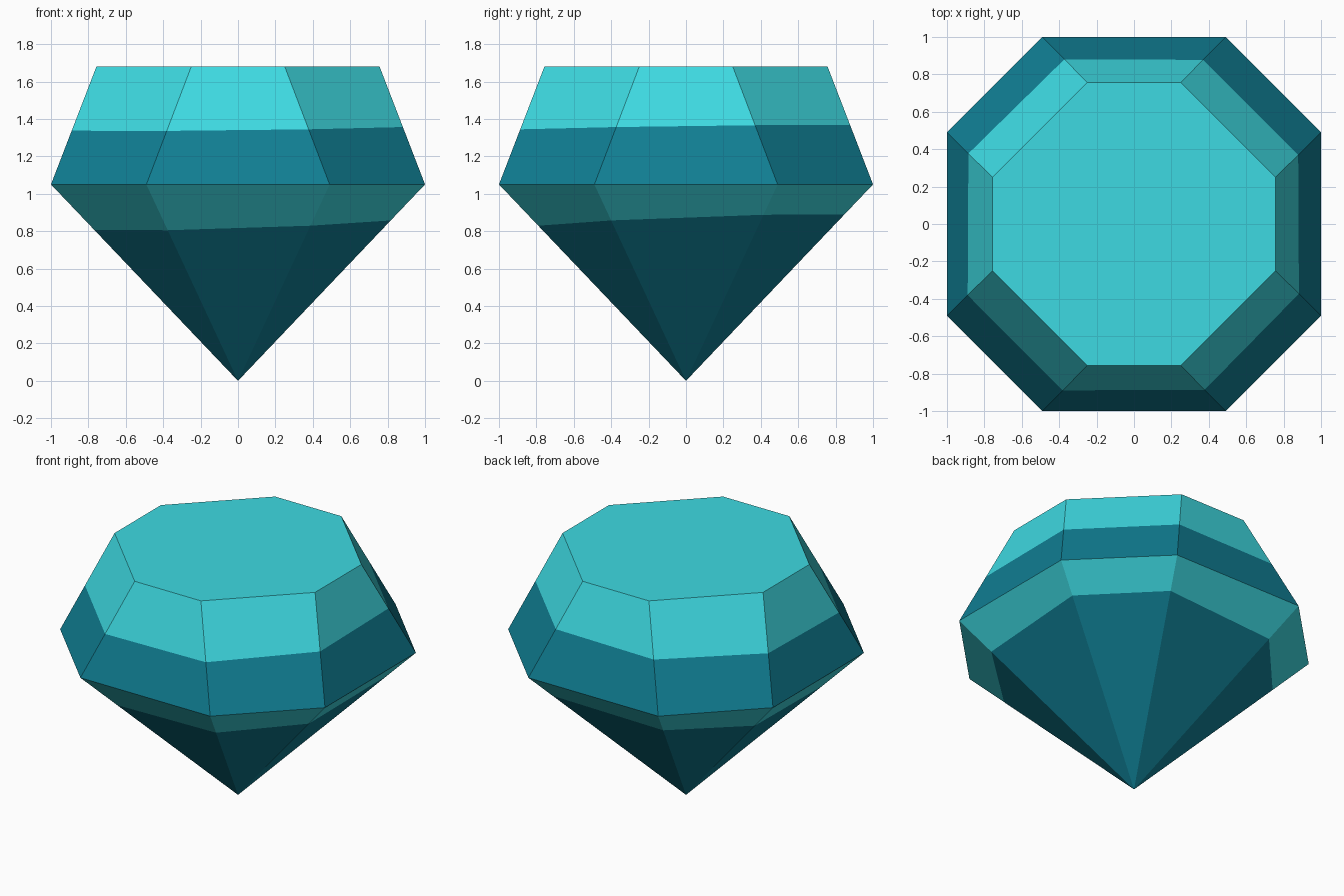
import bpy, bmesh
from mathutils import Vector

if "Cube" in bpy.data.objects:
    bpy.data.objects.remove(bpy.data.objects["Cube"])


def material(name, rgb):
    m = bpy.data.materials.new(name)
    m.diffuse_color = (*rgb, 1)
    m.use_nodes = True
    m.node_tree.nodes["Principled BSDF"].inputs["Base Color"].default_value = m.diffuse_color
    return m


def octagon(bm, r, s, z):
    # eight-sided ring: flat sides at distance r, half side length s
    pts = [(s, -r), (r, -s), (r, s), (s, r), (-s, r), (-r, s), (-r, -s), (-s, -r)]
    return [bm.verts.new((x, y, z)) for x, y in pts]


bm = bmesh.new()

# Table, girdle and bottom point
girdle = octagon(bm, 1.0, 0.49, 1.05)
table = octagon(bm, 0.757, 0.25, 1.68)
tip = bm.verts.new((0, 0, 0))
bm.faces.new(table)
for i in range(8):
    j = (i + 1) % 8
    bm.faces.new((girdle[i], girdle[j], table[j], table[i]))
    bm.faces.new((girdle[j], girdle[i], tip))

# Slightly tilted colour boundaries on crown and pavilion
cuts = [(Vector((0, 0, 1.352)), Vector((-0.011, -0.013, 1))),
        (Vector((0, 0, 0.845)), Vector((-0.033, -0.036, 1)))]
for co, no in cuts:
    bmesh.ops.bisect_plane(bm, geom=bm.verts[:] + bm.edges[:] + bm.faces[:],
                           plane_co=co, plane_no=no)
bmesh.ops.recalc_face_normals(bm, faces=bm.faces[:])

# Blue just above the girdle and on the lower point, cyan elsewhere
for f in bm.faces:
    c = f.calc_center_median()
    below_crown_cut, below_pavilion_cut = [(c - co).dot(no) < 0 for co, no in cuts]
    blue = below_pavilion_cut or (c.z > 1.05 and below_crown_cut)
    f.material_index = int(blue)

mesh = bpy.data.meshes.new("gem")
bm.to_mesh(mesh)
bm.free()
mesh.materials.append(material("bright cyan", (0.048, 0.70, 0.76)))
mesh.materials.append(material("deep teal blue", (0.0052, 0.209, 0.292)))
bpy.context.collection.objects.link(bpy.data.objects.new("gem", mesh))
